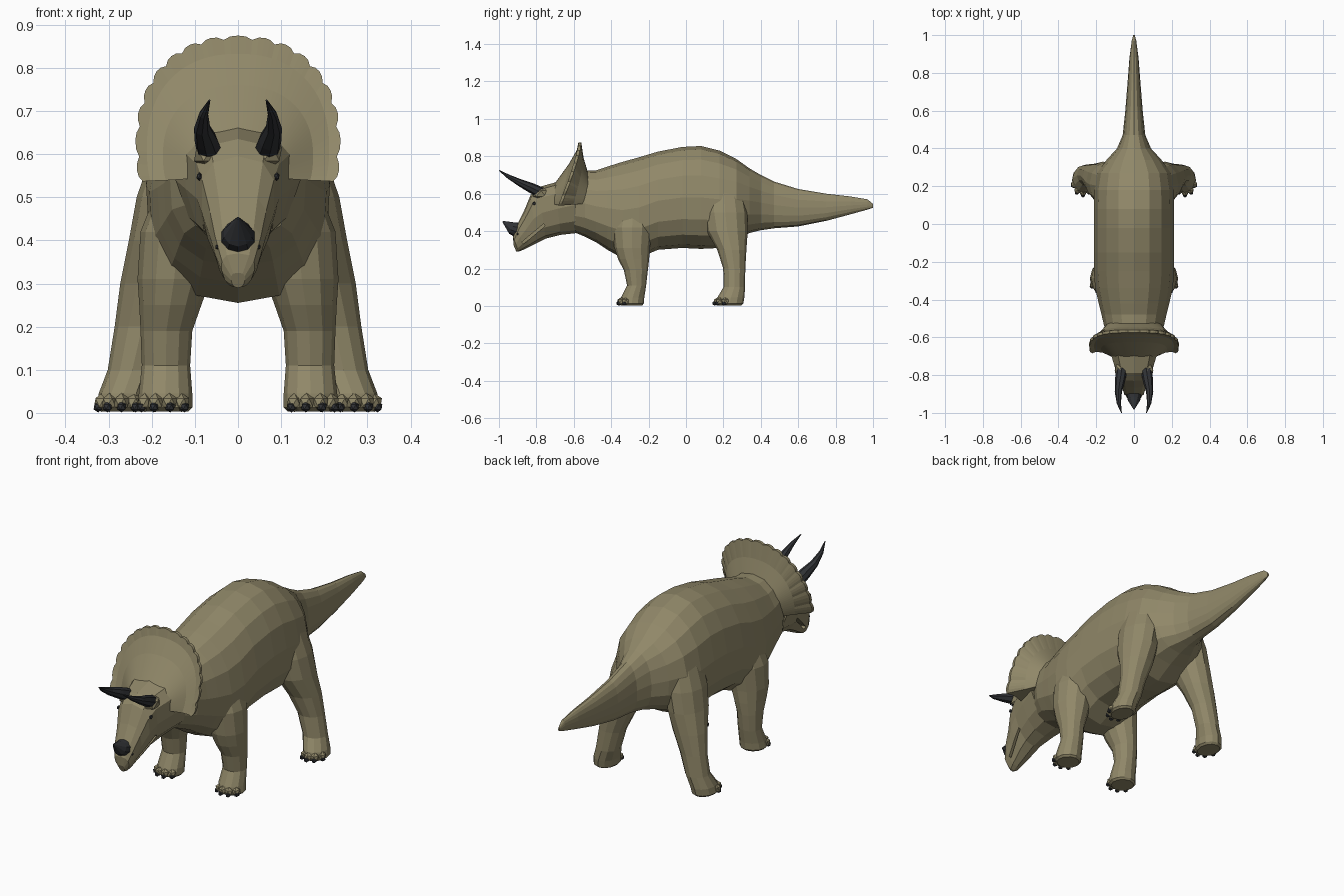
import bpy, bmesh, math
from mathutils import Vector, Matrix

if "Cube" in bpy.data.objects:
    bpy.data.objects.remove(bpy.data.objects["Cube"])


def material(name, rgb):
    m = bpy.data.materials.new(name)
    m.diffuse_color = (*rgb, 1)
    m.use_nodes = True
    m.node_tree.nodes["Principled BSDF"].inputs["Base Color"].default_value = m.diffuse_color
    return m


HIDE = material("hide", (0.28, 0.245, 0.14))
HORN = material("horn", (0.03, 0.032, 0.036))


def finish(name, bm, mat):
    bmesh.ops.recalc_face_normals(bm, faces=bm.faces)
    me = bpy.data.meshes.new(name)
    bm.to_mesh(me)
    bm.free()
    me.materials.append(mat)
    ob = bpy.data.objects.new(name, me)
    bpy.context.collection.objects.link(ob)
    return ob


def loft(name, rings, mat):
    """Skin a list of equal-length rings and cap both ends."""
    bm = bmesh.new()
    vs = [[bm.verts.new(p) for p in r] for r in rings]
    n = len(vs[0])
    for a, b in zip(vs, vs[1:]):
        for i in range(n):
            j = (i + 1) % n
            bm.faces.new((a[i], a[j], b[j], b[i]))
    bm.faces.new(vs[0])
    bm.faces.new(vs[-1])
    return finish(name, bm, mat)


def power(v, e):
    return math.copysign(abs(v) ** e, v)


def section(top, bottom, w, n, e, k):
    """Egg-shaped ring between a (y, z) top and bottom point; k shifts the width up."""
    t, b = Vector((0, *top)), Vector((0, *bottom))
    ring = []
    for i in range(n):
        a = 2 * math.pi * i / n + math.pi / 2
        s, c = math.sin(a), math.cos(a)
        p = (t + b) / 2 + (t - b) / 2 * power(s, e)
        p.x = w * power(c, e) * (1 + k * s)
        ring.append(p)
    return ring


def tube(name, path, mat, n=8):
    """Tapered horn along (x, y, z, radius) points."""
    pts = [Vector(p[:3]) for p in path]
    rings = []
    for i, p in enumerate(path):
        d = pts[min(i + 1, len(pts) - 1)] - pts[max(i - 1, 0)]
        q = d.to_track_quat('Z', 'X')
        rings.append([pts[i] + q @ Vector((p[3] * math.cos(2 * math.pi * j / n),
                                           p[3] * math.sin(2 * math.pi * j / n), 0)) for j in range(n)])
    return loft(name, rings, mat)


def balls(name, centres, scale, mat):
    bm = bmesh.new()
    for c in centres:
        bmesh.ops.create_icosphere(bm, subdivisions=1, radius=1,
                                   matrix=Matrix.Translation(c) @ Matrix.Diagonal((*scale, 1)))
    return finish(name, bm, mat)


# Body, neck and tail: y, top z, bottom z, half width
BODY = [(-.60, .70, .395, .125), (-.54, .725, .37, .158), (-.48, .725, .34, .172),
        (-.42, .745, .30, .187), (-.34, .77, .255, .205), (-.25, .795, .258, .213),
        (-.15, .825, .30, .213), (-.02, .85, .31, .213), (.08, .855, .305, .212),
        (.18, .83, .31, .21), (.27, .785, .36, .195), (.34, .735, .39, .145),
        (.40, .70, .405, .09), (.47, .665, .415, .06), (.60, .625, .425, .046),
        (.75, .60, .455, .034), (.88, .585, .49, .024), (.97, .57, .515, .012),
        (1.0, .545, .525, .004)]
loft("body_and_tail", [section((y, t), (y, b), w, 16, .88, -.1) for y, t, b, w in BODY], HIDE)

# Head: tilted rings given by top (y, z), bottom (y, z), half width
HEAD = [((-.60, .69), (-.58, .39), .145), ((-.70, .66), (-.67, .38), .122),
        ((-.79, .635), (-.75, .36), .096), ((-.83, .595), (-.80, .335), .084),
        ((-.865, .51), (-.84, .315), .066), ((-.90, .44), (-.87, .30), .054),
        ((-.925, .37), (-.895, .29), .038), ((-.922, .325), (-.907, .29), .016)]
head = loft("head", [section(t, b, w, 12, .8, .22) for t, b, w in HEAD], HIDE)

# Mouth slit cut along both sides of the snout
for sx in (-1, 1):
    bm = bmesh.new()
    bmesh.ops.create_cube(bm, size=1, matrix=Matrix.Translation((sx * .1, -.815, .385))
                          @ Matrix.Rotation(math.radians(40), 4, 'X')
                          @ Matrix.Diagonal((.15, .15, .014, 1)))
    cutter = finish("mouth_cutter", bm, HIDE)
    cutter.hide_render = True
    cutter.hide_set(True)
    cut = head.modifiers.new("mouth", 'BOOLEAN')
    cut.operation, cut.object, cut.solver = 'DIFFERENCE', cutter, 'EXACT'

# Frill: a thin shield section swept from one cheek over the top to the other
frill = []
SCALLOPS, STEPS = 17, 4
lo = math.radians(-17)
for i in range(SCALLOPS * STEPS + 1):
    u = i / (SCALLOPS * STEPS)
    a = lo + (math.pi - 2 * lo) * u
    s, c = power(math.sin(a), .88), power(math.cos(a), .88)

    def edge(wave):
        return Vector((.238 * c * wave, -.57 - .075 * (1 - s) ** 1.3, .62 + .255 * s * wave))

    rim = edge(.965 + .035 * abs(math.sin(math.pi * SCALLOPS * u)) ** .7)
    front = Vector((.115 * c, -.705, .57 + .08 * s))
    back = Vector((.14 * c, -.525, .59 + .125 * s))
    frill.append([front, front.lerp(edge(.98), .5) + Vector((0, .012, 0)),
                  front.lerp(edge(.96), .85) + Vector((0, .006, 0)), rim + Vector((0, -.005, 0)),
                  rim + Vector((0, .01, 0)), back.lerp(edge(.97), .5), back])
loft("frill", frill, HIDE)

# Nose horn
tube("nose_horn", [(0, -.885, .402, .045), (0, -.93, .416, .034), (0, -.98, .452, .003)], HORN, 10)

# Legs: x, y, z, x radius, y radius from top to sole; then outward turn of the foot
FRONT = [(.11, -.28, .56, .06, .09), (.138, -.288, .42, .088, .108), (.148, -.288, .31, .085, .095),
         (.157, -.28, .25, .072, .083), (.166, -.268, .19, .06, .064), (.167, -.264, .11, .056, .051),
         (.168, -.285, .045, .062, .062), (.17, -.29, .012, .064, .064), (.17, -.288, .003, .054, .054)]
HIND = [(.11, .20, .66, .07, .10), (.145, .21, .50, .09, .118), (.165, .22, .40, .088, .11),
        (.193, .245, .30, .08, .078), (.222, .258, .20, .064, .059),
        (.245, .258, .10, .057, .058), (.265, .24, .045, .058, .072),
        (.27, .234, .012, .058, .072), (.27, .234, .003, .048, .062)]

for side, sx in (("left", 1), ("right", -1)):
    for leg, rows, turn in (("front", FRONT, .1), ("hind", HIND, .3)):
        rings = []
        for x, y, z, rx, ry in rows:
            rings.append([(sx * (x + rx * math.cos(2 * math.pi * j / 12)),
                           y + ry * math.sin(2 * math.pi * j / 12), z) for j in range(12)])
        loft(f"{leg}_leg_{side}", rings, HIDE)
        # Toes and nails fanned round the front of the sole
        x, y, z, rx, ry = rows[-2]
        toes, nails = [], []
        for ang in (-.9, -.3, .3, .9):
            d = (math.sin(ang + turn), -math.cos(ang + turn))
            toes.append((sx * (x + d[0] * rx * .85), y + d[1] * ry * .9, .024))
            nails.append((sx * (x + d[0] * rx * 1.0), y + d[1] * ry * 1.12, .014))
        balls(f"{leg}_toes_{side}", toes, (.02, .023, .022), HIDE)
        balls(f"{leg}_nails_{side}", nails, (.012, .014, .013), HORN)

    # Brow horn, its socket, eye and nostril
    tube(f"brow_horn_{side}", [(sx * .066, -.775, .605, .03), (sx * .074, -.83, .632, .027),
                               (sx * .083, -.89, .66, .019), (sx * .08, -.95, .692, .011),
                               (sx * .066, -1.0, .725, .002)], HORN)
    balls(f"brow_ridge_{side}", [(sx * .07, -.775, .60)], (.036, .05, .036), HIDE)
    balls(f"eye_{side}", [(sx * .09, -.812, .548)], (.007, .01, .01), HORN)
    balls(f"nostril_{side}", [(sx * .048, -.9, .385)], (.005, .006, .006), HORN)
